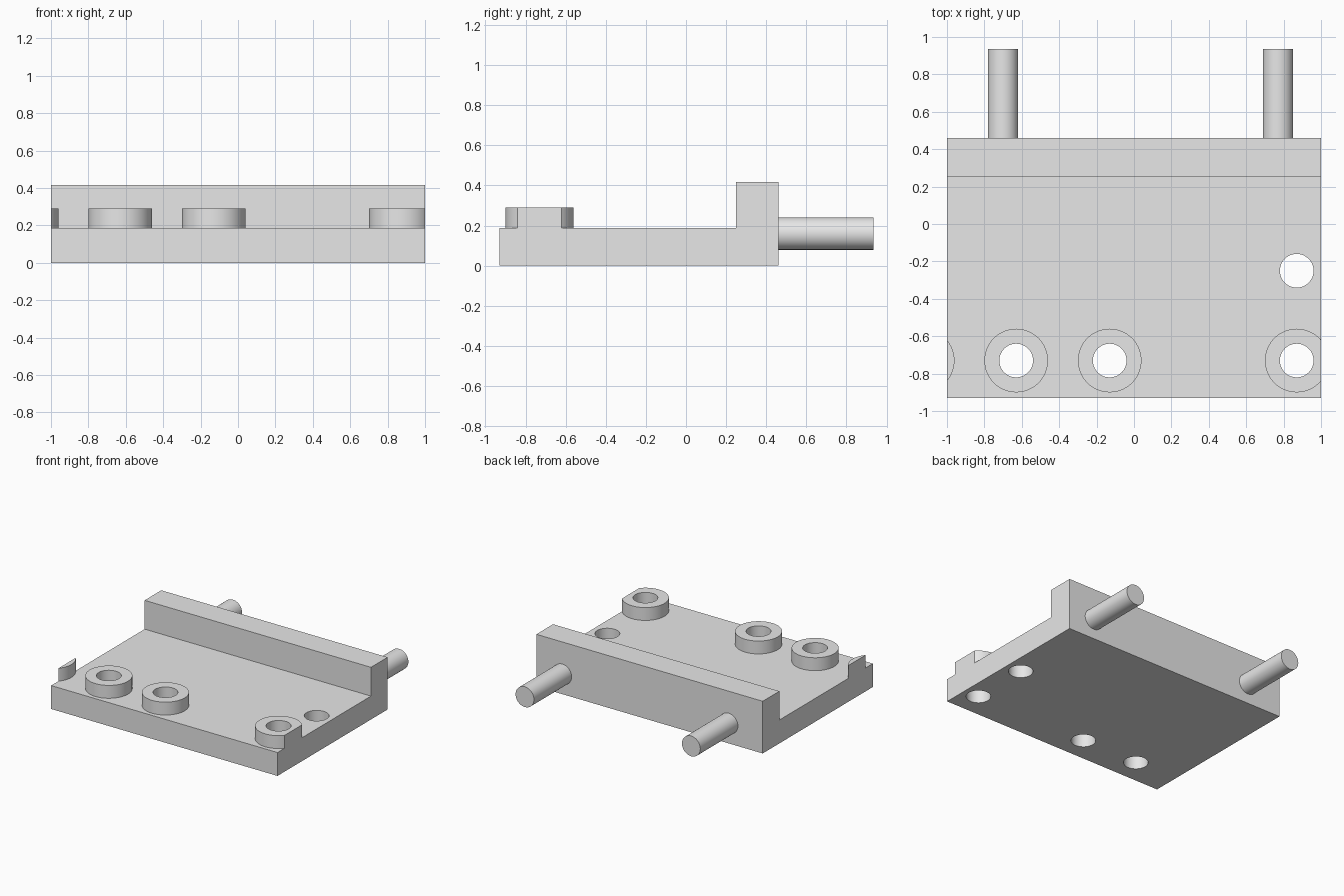
import bpy, bmesh
from math import radians
from mathutils import Matrix

if "Cube" in bpy.data.objects:
    bpy.data.objects.remove(bpy.data.objects["Cube"], do_unlink=True)

grey = bpy.data.materials.new("light_grey")
grey.use_nodes = True
grey.diffuse_color = (0.8, 0.8, 0.8, 1)
grey.node_tree.nodes["Principled BSDF"].inputs["Base Color"].default_value = (0.8, 0.8, 0.8, 1)

PLATE_TOP, BOSS_TOP, LIP_TOP = 0.187, 0.29, 0.417
FRONT, LIP_FRONT, BACK, ROD_END = -0.93, 0.25, 0.46, 0.935
ROW_Y = -0.73
BOSS_X = (-1.13, -0.63, -0.13, 0.87)


def add_object(name, bm):
    bmesh.ops.recalc_face_normals(bm, faces=bm.faces[:])
    mesh = bpy.data.meshes.new(name)
    bm.to_mesh(mesh)
    bm.free()
    mesh.materials.append(grey)
    obj = bpy.data.objects.new(name, mesh)
    bpy.context.collection.objects.link(obj)
    return obj


def cylinder(name, radius, x, y, z0, z1):
    bm = bmesh.new()
    bmesh.ops.create_cone(bm, cap_ends=True, segments=64, radius1=radius, radius2=radius,
                          depth=z1 - z0, matrix=Matrix.Translation((x, y, (z0 + z1) / 2)))
    return add_object(name, bm)


def combine(target, tool, operation):
    mod = target.modifiers.new(operation, 'BOOLEAN')
    mod.operation, mod.solver, mod.object = operation, 'EXACT', tool
    bpy.context.view_layer.objects.active = target
    bpy.ops.object.modifier_apply(modifier=mod.name)
    bpy.data.objects.remove(tool, do_unlink=True)


# Plate with raised rear lip, overlong so the end bosses can be trimmed flush
profile = [(FRONT, 0), (BACK, 0), (BACK, LIP_TOP), (LIP_FRONT, LIP_TOP),
           (LIP_FRONT, PLATE_TOP), (FRONT, PLATE_TOP)]
bm = bmesh.new()
face = bm.faces.new([bm.verts.new((-1.4, y, z)) for y, z in profile])
ext = bmesh.ops.extrude_face_region(bm, geom=[face])
bmesh.ops.translate(bm, vec=(2.8, 0, 0),
                    verts=[g for g in ext["geom"] if isinstance(g, bmesh.types.BMVert)])
body = add_object("base_plate", bm)

# Round bosses and through holes
for x in BOSS_X:
    combine(body, cylinder("boss", 0.17, x, ROW_Y, 0.1, BOSS_TOP), 'UNION')
for x, y in [(x, ROW_Y) for x in BOSS_X[1:]] + [(0.87, -0.25)]:
    combine(body, cylinder("hole_cutter", 0.09, x, y, -0.2, 0.6), 'DIFFERENCE')

# Trim both ends flat
bm = bmesh.new()
bm.from_mesh(body.data)
for side in (-1, 1):
    cut = bmesh.ops.bisect_plane(bm, geom=bm.verts[:] + bm.edges[:] + bm.faces[:],
                                 plane_co=(side, 0, 0), plane_no=(side, 0, 0), clear_outer=True)
    edges = [e for e in cut["geom_cut"] if isinstance(e, bmesh.types.BMEdge)]
    bmesh.ops.holes_fill(bm, edges=edges, sides=0)
bmesh.ops.recalc_face_normals(bm, faces=bm.faces[:])
bm.to_mesh(body.data)
bm.free()

# Rear rods
parts = [body]
for name, x in (("right_rod", -0.70), ("left_rod", 0.77)):
    rod = cylinder(name, 0.081, 0, 0, BACK - 0.01, ROD_END)
    rod.data.transform(Matrix.Translation((x, 0, 0.16)) @ Matrix.Rotation(radians(-90), 4, 'X'))
    parts.append(rod)

# Smooth the round walls, keep the edges sharp
bpy.ops.object.select_all(action='DESELECT')
for part in parts:
    part.select_set(True)
bpy.context.view_layer.objects.active = body
bpy.ops.object.shade_smooth_by_angle(angle=radians(30))
